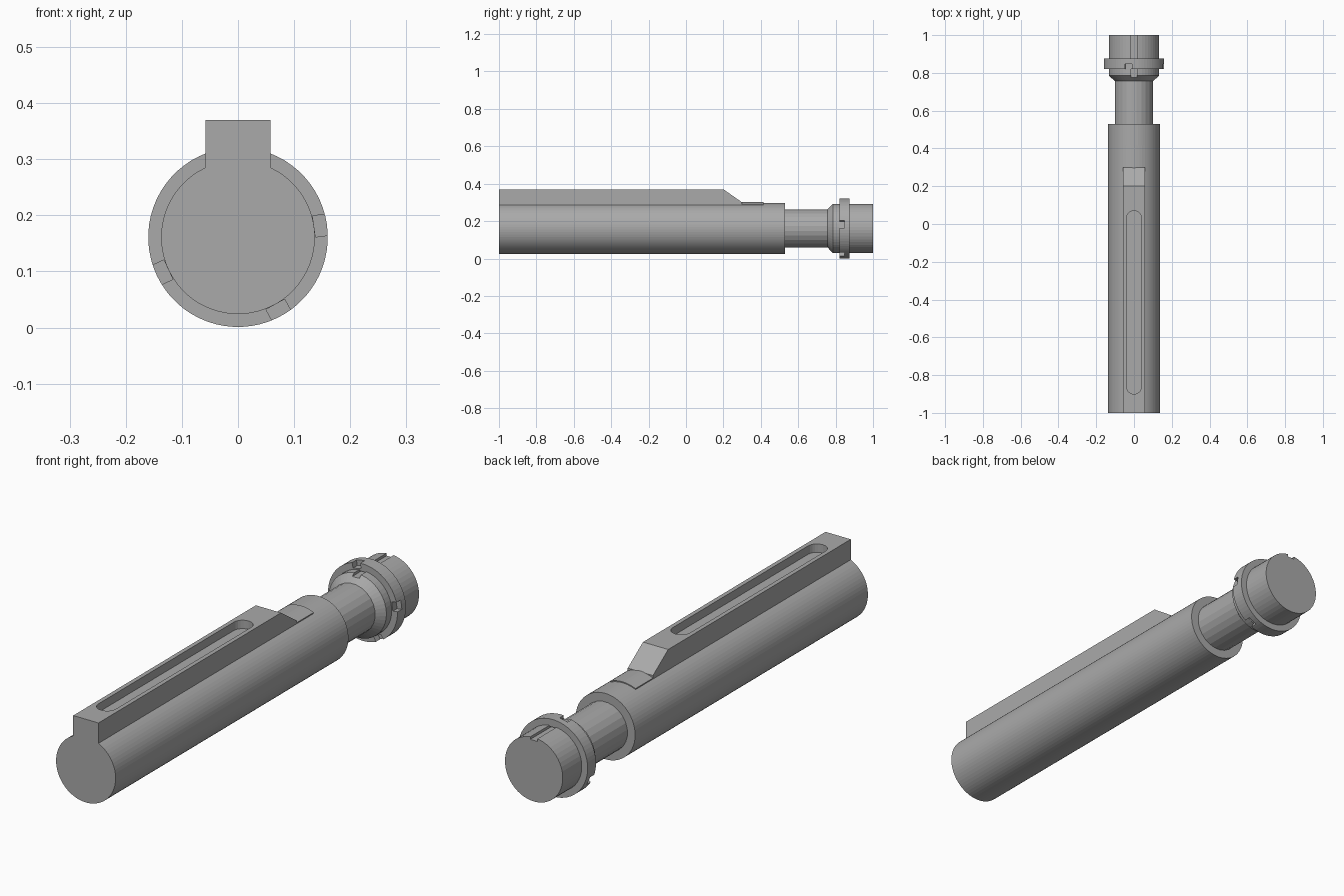
import bpy, bmesh
from math import sin, cos, pi, radians
from mathutils import Matrix, Vector

if "Cube" in bpy.data.objects:
    bpy.data.objects.remove(bpy.data.objects["Cube"])

AXIS = 0.161      # height of the tube's centre line
TUBE_R = 0.137

grey = bpy.data.materials.new("metal grey")
grey.use_nodes = True
grey.diffuse_color = (0.4, 0.4, 0.4, 1)
grey.node_tree.nodes["Principled BSDF"].inputs["Base Color"].default_value = (0.4, 0.4, 0.4, 1)


def finish(name, bm):
    bmesh.ops.recalc_face_normals(bm, faces=bm.faces)
    mesh = bpy.data.meshes.new(name)
    bm.to_mesh(mesh)
    bm.free()
    mesh.materials.append(grey)
    obj = bpy.data.objects.new(name, mesh)
    bpy.context.collection.objects.link(obj)
    return obj


def turned(name, profile, sides, closed=False):
    """Turn (y, radius) points around the centre line, capped unless a closed ring."""
    bm = bmesh.new()
    rings = []
    for y, r in profile:
        angles = [2 * pi * (i + 0.5) / sides for i in range(sides)]
        rings.append([bm.verts.new((r * cos(a), y, AXIS + r * sin(a))) for a in angles])
    pairs = list(zip(rings, rings[1:]))
    if closed:
        pairs.append((rings[-1], rings[0]))
    else:
        bm.faces.new(rings[0])
        bm.faces.new(rings[-1])
    for a, b in pairs:
        for i in range(sides):
            j = (i + 1) % sides
            bm.faces.new((a[i], a[j], b[j], b[i]))
    return finish(name, bm)


def prism(name, points, direction):
    """Extrude a flat outline along a vector."""
    bm = bmesh.new()
    face = bm.faces.new([bm.verts.new(p) for p in points])
    ext = bmesh.ops.extrude_face_region(bm, geom=[face])
    moved = [v for v in ext["geom"] if isinstance(v, bmesh.types.BMVert)]
    bmesh.ops.translate(bm, verts=moved, vec=Vector(direction))
    return finish(name, bm)


def box(name, x, y, z, spin=0):
    """Box from ranges, turned about the centre line."""
    obj = prism(name, [(x[0], y[0], z[0]), (x[1], y[0], z[0]), (x[1], y[1], z[0]), (x[0], y[1], z[0])],
                (0, 0, z[1] - z[0]))
    centre = Vector((0, 0, AXIS))
    obj.data.transform(Matrix.Translation(centre) @ Matrix.Rotation(spin, 4, 'Y') @ Matrix.Translation(-centre))
    return obj


def combine(obj, other, operation):
    mod = obj.modifiers.new("shape", 'BOOLEAN')
    mod.operation, mod.solver, mod.object = operation, 'EXACT', other
    bpy.context.view_layer.objects.active = obj
    bpy.ops.object.modifier_apply(modifier=mod.name)
    bpy.data.objects.remove(other)


# Main tube with the top rail and its sloped end
tube = turned("main_tube", [(-1, TUBE_R), (0.53, TUBE_R)], 64)
rail_side = [(-1, 0.2), (-1, 0.37), (0.2, 0.37), (0.3, 0.3), (0.3, 0.2)]
combine(tube, prism("rail", [(-0.058, y, z) for y, z in rail_side], (0.116, 0, 0)), 'UNION')

# Long round-ended slot in the rail
slot_r, slot_front, slot_back = 0.04, -0.86, 0.03
outline = []
for i in range(26):
    a = pi * (i if i < 13 else i - 1) / 12
    y = slot_back if i < 13 else slot_front
    outline.append((slot_r * cos(a), y + slot_r * sin(a), 0.335))
combine(tube, prism("slot_cutter", outline, (0, 0, 0.1)), 'DIFFERENCE')

# Curved saddle behind the rail
arc = [(0.058 * (i / 4 - 1)) for i in range(9)]
saddle = [(x, 0.29, AXIS + (0.141 ** 2 - x * x) ** 0.5) for x in arc]
prism("rail_saddle", saddle + [(0.058, 0.29, 0.25), (-0.058, 0.29, 0.25)], (0, 0.125, 0))

# Narrow neck
turned("neck", [(0.52, 0.102), (0.77, 0.102)], 24)

# End plug with a flared collar and a shallow key groove on top
plug = turned("end_plug", [(0.755, 0.1), (0.785, 0.133), (1, 0.133)], 48)
combine(plug, box("groove_cutter", (-0.016, 0.016), (0.7, 1.1), (AXIS + 0.121, 0.4)), 'DIFFERENCE')

# Locking ring with four notches in its front edge
ring = turned("locking_ring", [(0.82, 0.128), (0.82, 0.16), (0.875, 0.16), (0.875, 0.128)], 64, closed=True)
for angle in (8, 101, 205, 299):
    cutter = box("notch_cutter", (0.137, 0.2), (0.8, 0.848), (AXIS - 0.019, AXIS + 0.019), radians(-angle))
    combine(ring, cutter, 'DIFFERENCE')
